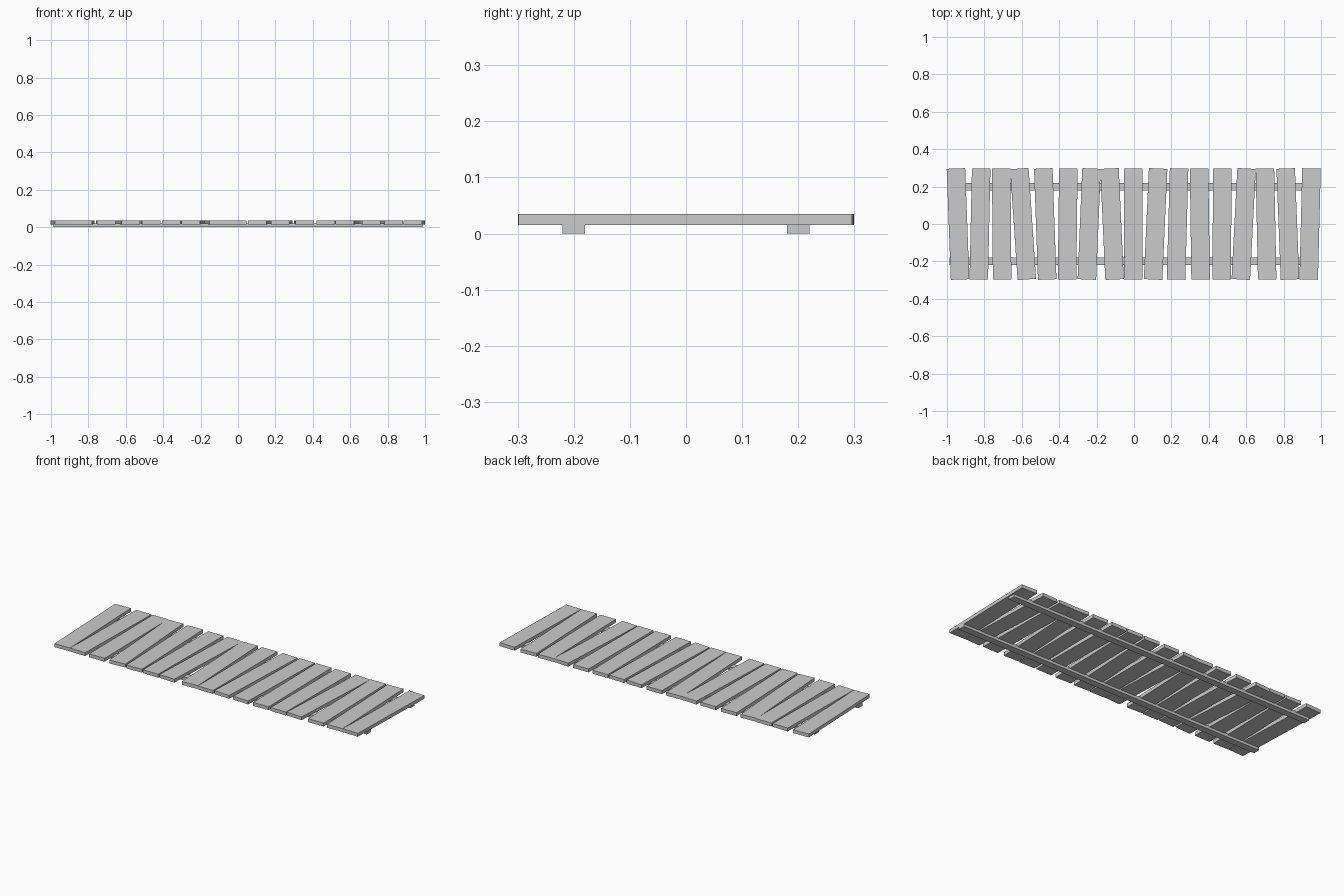
import bpy, math

def box(name, loc, size, rot=0.0):
    bpy.ops.mesh.primitive_cube_add(size=1, location=loc, rotation=(0, 0, rot))
    ob = bpy.context.object
    ob.name = name
    ob.scale = size
    return ob

# Two long support rails under the planks
for side, name in ((-1, "front_rail"), (1, "back_rail")):
    box(name, (0, side * 0.2, 0.01), (1.975, 0.04, 0.02))

# Crooked planks: (centre x at back end, centre x at front end)
planks = [(-0.952, -0.93), (-0.817, -0.83), (-0.71, -0.705), (-0.613, -0.573),
          (-0.485, -0.464), (-0.351, -0.358), (-0.227, -0.252), (-0.131, -0.104),
          (-0.003, -0.003), (0.129, 0.102), (0.241, 0.225), (0.348, 0.356),
          (0.473, 0.468), (0.602, 0.571), (0.700, 0.712), (0.811, 0.834),
          (0.949, 0.934)]
for i, (back, front) in enumerate(planks):
    box(f"plank_{i + 1}", ((back + front) / 2, 0, 0.025), (0.099, 0.594, 0.02),
        math.atan2(front - back, 0.594))
